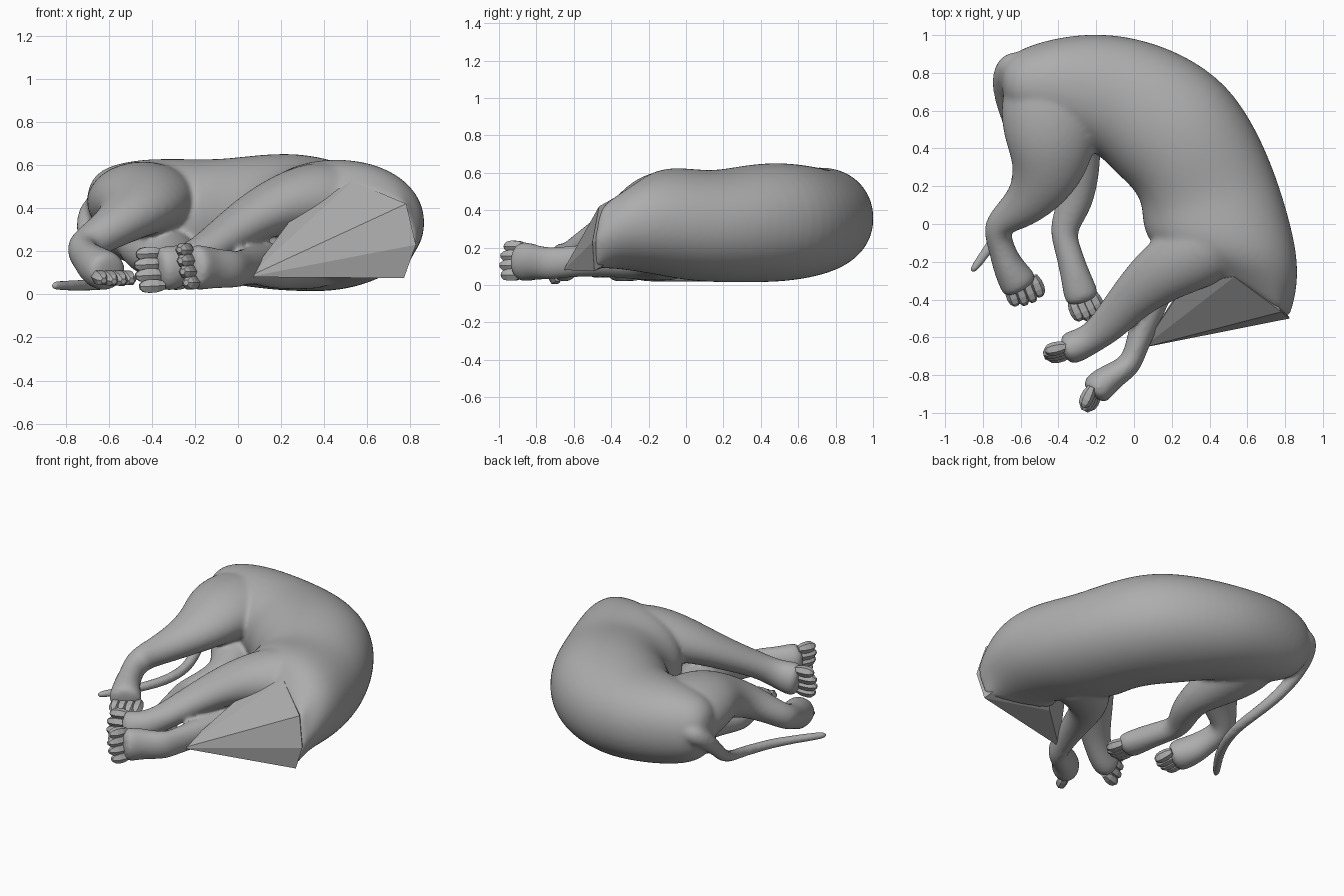
import bpy, bmesh, math
from mathutils import Vector

if "Cube" in bpy.data.objects:
    bpy.data.objects.remove(bpy.data.objects["Cube"])

coat = bpy.data.materials.new("grey_coat")
coat.diffuse_color = (0.42, 0.42, 0.42, 1)
coat.use_nodes = True
coat.node_tree.nodes["Principled BSDF"].inputs["Base Color"].default_value = coat.diffuse_color


def finish(name, bm, smooth=True):
    """Turn a bmesh into a named object with the coat material."""
    bmesh.ops.recalc_face_normals(bm, faces=bm.faces[:])
    mesh = bpy.data.meshes.new(name)
    bm.to_mesh(mesh)
    bm.free()
    mesh.materials.append(coat)
    obj = bpy.data.objects.new(name, mesh)
    bpy.context.collection.objects.link(obj)
    for p in mesh.polygons:
        p.use_smooth = smooth
    return obj


def loft(bm, rings):
    """Skin a list of equal-length point rings into a closed solid."""
    loops = [[bm.verts.new(p) for p in r] for r in rings]
    n = len(rings[0])
    for a, b in zip(loops, loops[1:]):
        for i in range(n):
            j = (i + 1) % n
            bm.faces.new((a[i], a[j], b[j], b[i]))
    bm.faces.new(loops[0])
    if n > 3:
        bm.faces.new(loops[-1])


def tube(bm, path, sides=12, grow=.007):
    """Limb from stations (x, y, z, horizontal radius, vertical radius)."""
    pts = [Vector(s[:3]) for s in path]
    rings = []
    for k, s in enumerate(path):
        t = (pts[min(k + 1, len(pts) - 1)] - pts[max(k - 1, 0)]).normalized()
        side = t.cross(Vector((0, 0, 1))).normalized()
        up = side.cross(t)
        rings.append([pts[k] + side * (s[3] + grow) * math.cos(a) + up * (s[4] + grow) * math.sin(a)
                      for a in (2 * math.pi * i / sides for i in range(sides))])
    loft(bm, rings)


body = bmesh.new()

# Torso: outer x y, inner x y, bottom z, top z, lean of the section
sections = [
    (-.71, .82, -.70, .70, .32, .48, 0),
    (-.64, .92, -.66, .57, .19, .59, 0),
    (-.42, .99, -.47, .48, .12, .635, 0),
    (-.20, 1.015, -.24, .39, .08, .63, 0),
    (.02, .99, -.16, .34, .05, .63, 0),
    (.265, .905, -.09, .26, .025, .65, 0),
    (.50, .745, .0, .18, .01, .66, 0),
    (.655, .50, .04, .10, .01, .64, 0),
    (.76, .25, .04, .02, .01, .61, 0),
    (.835, .0, .06, -.07, .025, .635, 0),
    (.875, -.20, .14, -.16, .06, .62, .02),
    (.865, -.37, .26, -.25, .085, .56, .06),
]
N = 20
rings = []
for ox, oy, ix, iy, z0, z1, lean in sections:
    ring = []
    for i in range(N):
        a = 2 * math.pi * i / N
        c, s = math.cos(a), math.sin(a)
        c, s = (math.copysign(abs(v) ** .95, v) for v in (c, s))
        ring.append(Vector(((ox + ix) / 2 + (ox - ix) / 2 * c,
                            (oy + iy) / 2 + (oy - iy) / 2 * c + lean * s,
                            (z0 + z1) / 2 + (z1 - z0) / 2 * s)))
    rings.append(ring)

# Angular neck rim: corner points keyed to ring positions
corners = [(0, (.825, -.50, .23)), (3, (.78, -.465, .42)), (5, (.53, -.28, .525)),
           (8, (.27, -.32, .38)), (10, (.24, -.35, .28)), (13, (.33, -.40, .11)),
           (17, (.77, -.49, .075)), (20, (.825, -.50, .23))]
rim = []
for (i0, p0), (i1, p1) in zip(corners, corners[1:]):
    rim += [Vector(p0).lerp(Vector(p1), k / (i1 - i0)) for k in range(i1 - i0)]
rings += [[q.lerp(r, .93) for r, q in zip(rim, rings[-1])], rim]
loft(body, rings)

# Legs and paws
tube(body, [  # upper hind leg
    (-.42, .78, .41, .25, .18), (-.445, .60, .43, .275, .195), (-.44, .42, .44, .245, .17),
    (-.46, .26, .40, .19, .13), (-.55, .12, .33, .125, .10), (-.66, .04, .26, .09, .08),
    (-.735, -.02, .21, .075, .075), (-.70, -.13, .17, .065, .075), (-.675, -.21, .14, .075, .09),
    (-.62, -.30, .11, .098, .095), (-.59, -.35, .10, .095, .08)])
tube(body, [  # lower hind leg
    (-.42, .76, .28, .18, .12), (-.37, .55, .21, .19, .14), (-.30, .36, .16, .13, .12),
    (-.285, .23, .14, .095, .10), (-.315, .10, .12, .09, .08), (-.38, -.03, .10, .07, .065),
    (-.355, -.12, .10, .065, .065), (-.32, -.24, .10, .07, .07), (-.285, -.36, .09, .09, .07),
    (-.265, -.42, .085, .085, .06)])
tube(body, [  # upper front leg
    (.52, .02, .38, .20, .19), (.40, -.10, .44, .225, .195), (.26, -.19, .43, .185, .155),
    (.11, -.28, .38, .155, .115), (-.03, -.41, .29, .115, .09), (-.14, -.54, .21, .095, .075),
    (-.23, -.61, .15, .075, .08), (-.31, -.65, .12, .085, .105), (-.38, -.67, .115, .08, .105)])
tube(body, [  # lower front leg, elbow tucked under the chest
    (.45, -.05, .15, .17, .12), (.30, -.11, .14, .17, .115), (.18, -.20, .13, .12, .105),
    (.115, -.34, .135, .09, .095), (.065, -.50, .135, .075, .085),
    (.01, -.66, .12, .055, .08), (-.02, -.75, .115, .06, .085),
    (-.11, -.80, .12, .065, .09), (-.18, -.855, .125, .085, .105), (-.225, -.91, .125, .075, .10)])

# Tail curling round the rump and out beneath the hind leg
tube(body, [
    (-.56, .86, .43, .06, .06), (-.68, .86, .41, .055, .06), (-.72, .77, .34, .042, .05),
    (-.69, .62, .20, .036, .04), (-.63, .46, .10, .032, .032), (-.60, .27, .055, .030, .030),
    (-.655, .06, .045, .028, .028), (-.76, -.12, .04, .026, .024), (-.83, -.21, .04, .022, .022),
    (-.865, -.265, .04, .012, .014)], sides=8)

# Fuse torso, limbs and tail into one continuous skin
skin = finish("torso_legs_and_tail", body)
sub = skin.modifiers.new("round", 'SUBSURF')
sub.levels = sub.render_levels = 2
fuse = skin.modifiers.new("fuse", 'REMESH')
fuse.mode = 'VOXEL'
fuse.voxel_size = .012
fuse.use_smooth_shade = True
relax = skin.modifiers.new("relax", 'SMOOTH')
relax.factor = .5
relax.iterations = 14

# Flat faceted fan closing the neck, drawn to the lower front wrist,
# with a collar tapering back into the torso
bm = bmesh.new()
heart = Vector((.60, -.12, .30))
points = [Vector(p) for _, p in corners[:-1]]
ring = [bm.verts.new(p) for p in points]
back = [bm.verts.new(p.lerp(heart, .3)) for p in points]
apex = bm.verts.new((.045, -.655, .08))
for i in range(len(ring)):
    j = (i + 1) % len(ring)
    bm.faces.new((ring[i], ring[j], apex))
    bm.faces.new((ring[i], ring[j], back[j], back[i]))
bm.faces.new(back)
finish("neck_closing_fan", bm, smooth=False)

# Toes: paw centre, forward heading, spread axis, spacing
paws = {
    "upper_hind": ((-.588, -.325, .085), (.35, -.94, -.25), (.94, .35, 0), .046),
    "lower_hind": ((-.268, -.405, .075), (.42, -.90, -.1), (.90, .42, 0), .038),
    "upper_front": ((-.375, -.672, .115), (-.97, -.22, -.05), (-.1, .25, .96), .052),
    "lower_front": ((-.218, -.895, .13), (-.42, -.90, 0), (-.2, .1, .97), .052),
}
for paw, (centre, heading, spread, gap) in paws.items():
    c, h, w = Vector(centre), Vector(heading).normalized(), Vector(spread).normalized()
    bm = bmesh.new()
    for k in range(4):
        off = k - 1.5
        base = c + w * off * gap
        reach = .112 - .014 * abs(off)
        tube(bm, [(*(base + h * reach * f), r, r) for f, r in
                  ((-.3, .022), (.1, .034), (.5, .036), (.8, .030), (1, .014))], 6, 0)
    finish(f"{paw}_toes", bm, smooth=False)
